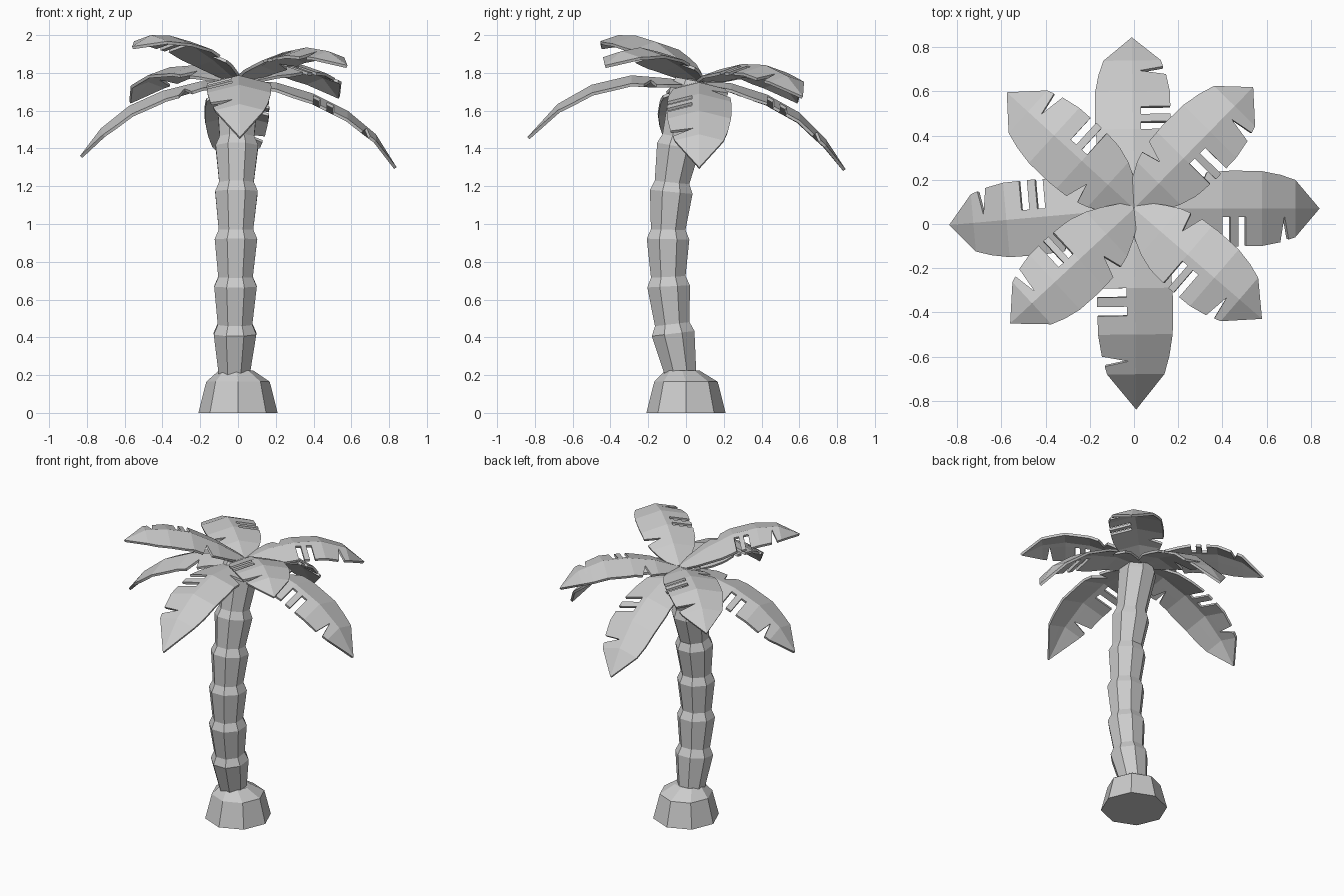
import bpy, bmesh, math
from mathutils import Vector

if "Cube" in bpy.data.objects:
    bpy.data.objects.remove(bpy.data.objects["Cube"])


def make_object(name, bm):
    bmesh.ops.remove_doubles(bm, verts=bm.verts, dist=0.0005)
    bmesh.ops.recalc_face_normals(bm, faces=bm.faces)
    mesh = bpy.data.meshes.new(name)
    bm.to_mesh(mesh)
    bm.free()
    obj = bpy.data.objects.new(name, mesh)
    bpy.context.collection.objects.link(obj)
    return obj


def loft(name, rings, sides, phase):
    """Capped stack of polygon rings: (centre x, y, z, radius, tilt slope along y)."""
    bm = bmesh.new()
    loops = []
    for x, y, z, r, slope in rings:
        loop = []
        for i in range(sides):
            a = phase + 2 * math.pi * i / sides
            dy = r * math.sin(a)
            loop.append(bm.verts.new((x + r * math.cos(a), y + dy, z - dy * slope)))
        loops.append(loop)
    for a, b in zip(loops, loops[1:]):
        for i in range(sides):
            j = (i + 1) % sides
            bm.faces.new((a[i], a[j], b[j], b[i]))
    bm.faces.new(loops[0][::-1])
    bm.faces.new(loops[-1])
    return make_object(name, bm)


# Root bulb
loft("trunk_base", [(0, 0, 0, 0.21, 0), (0, 0, 0.165, 0.168, 0),
                    (-0.01, -0.02, 0.225, 0.09, 0)], 8, 0)

# Curved trunk: each segment flares upward, then steps in
joints = [(0.43, -0.068, -0.12), (0.68, -0.092, -0.05), (0.93, -0.095, 0.02),
          (1.18, -0.078, 0.1), (1.42, -0.04, 0.18), (1.72, 0.03, 0.2)]
rings = [(-0.02, -0.027, 0.2, 0.088, -0.15)]
for z, y, slope in joints:
    x = -0.02 + 0.01 * z
    rings.append((x, y, z - 0.01, 0.122, slope))
    rings.append((x, y + slope * 0.04, z + 0.04, 0.099, slope))
loft("trunk", rings, 8, math.pi / 8)


def lerp(table, u):
    for (u0, a), (u1, b) in zip(table, table[1:]):
        if u <= u1:
            return a + (b - a) * (u - u0) / (u1 - u0)
    return table[-1][1]


WIDTH = [(0, 0.04), (0.17, 0.13), (0.3, 0.163), (0.45, 0.172), (0.65, 0.168),
         (0.8, 0.13), (1, 0)]
CUTS = [0, 0.12, 0.2, 0.26, 0.29, 0.33, 0.4, 0.44, 0.48, 0.52, 0.6, 0.71, 0.735, 0.76, 0.8, 1]
SLOTS = [(0.4, 0.44), (0.48, 0.52)]
DROOP = 0.25


def leaf(name, root, tip, profile):
    """Leaf along a spine of (distance, height) knots, with slots and V notches."""
    root, tip = Vector(root), Vector(tip)
    d = (tip - root).normalized()
    side = Vector((-d.y, d.x))
    n = len(profile) - 1
    dist = [(i / n, p[0]) for i, p in enumerate(profile)]
    height = [(i / n, p[1]) for i, p in enumerate(profile)]
    bm = bmesh.new()

    def point(u, f):
        w = lerp(WIDTH, u) * f
        p = root + d * lerp(dist, u) + side * w
        return bm.verts.new((p.x, p.y, lerp(height, u) - DROOP * abs(w)))

    def face(*coords):
        bm.faces.new([point(u, f) for u, f in coords])

    for a, b in zip(CUTS, CUTS[1:]):
        for sgn, inner, apex in ((-1, 0.22, 0.735), (1, 0.4, 0.29)):
            i = inner * sgn
            if b == 1:
                face((a, 0), (b, 0), (a, i))
                face((a, i), (b, 0), (a, sgn))
                continue
            face((a, 0), (b, 0), (b, i), (a, i))
            if sgn < 0 and (a, b) in SLOTS:
                continue
            if b == apex:
                face((a, i), (b, i), (a, sgn))
            elif a == apex:
                face((a, i), (b, i), (b, sgn))
            else:
                face((a, i), (b, i), (b, sgn), (a, sgn))
    obj = make_object(name, bm)
    # Keep the leaf top facing up so thickness grows downward
    if sum(p.normal.z for p in obj.data.polygons) < 0:
        obj.data.flip_normals()
    mod = obj.modifiers.new("thickness", "SOLIDIFY")
    mod.thickness = 0.016
    mod.offset = -1


# Crown of eight leaves
C = (0, 0.07)
leaf("leaf_right", C, (0.84, 0.07), [(0, 1.755), (0.2, 1.75), (0.4, 1.69), (0.58, 1.6), (0.73, 1.475), (0.84, 1.3)])
leaf("leaf_left", C, (-0.84, -0.005), [(0, 1.76), (0.2, 1.755), (0.4, 1.705), (0.58, 1.625), (0.73, 1.505), (0.84, 1.36)])
leaf("leaf_back", C, (-0.01, 0.84), [(0, 1.76), (0.17, 1.745), (0.36, 1.685), (0.53, 1.59), (0.67, 1.45), (0.775, 1.29)])
leaf("leaf_front", C, (0.01, -0.84), [(0, 1.75), (0.17, 1.772), (0.36, 1.787), (0.57, 1.737), (0.75, 1.635), (0.91, 1.46)])
leaf("leaf_front_left", C, (-0.56, -0.45), [(0, 1.77), (0.17, 1.88), (0.34, 1.965), (0.49, 1.997), (0.63, 2.0), (0.765, 1.94)])
leaf("leaf_front_right", C, (0.58, -0.43), [(0, 1.77), (0.16, 1.85), (0.32, 1.91), (0.48, 1.935), (0.63, 1.915), (0.765, 1.84)])
leaf("leaf_back_right", C, (0.54, 0.62), [(0, 1.76), (0.16, 1.82), (0.32, 1.847), (0.49, 1.842), (0.65, 1.785), (0.77, 1.675)])
leaf("leaf_back_left", C, (-0.58, 0.6), [(0, 1.76), (0.16, 1.815), (0.32, 1.84), (0.49, 1.83), (0.65, 1.765), (0.78, 1.65)])
